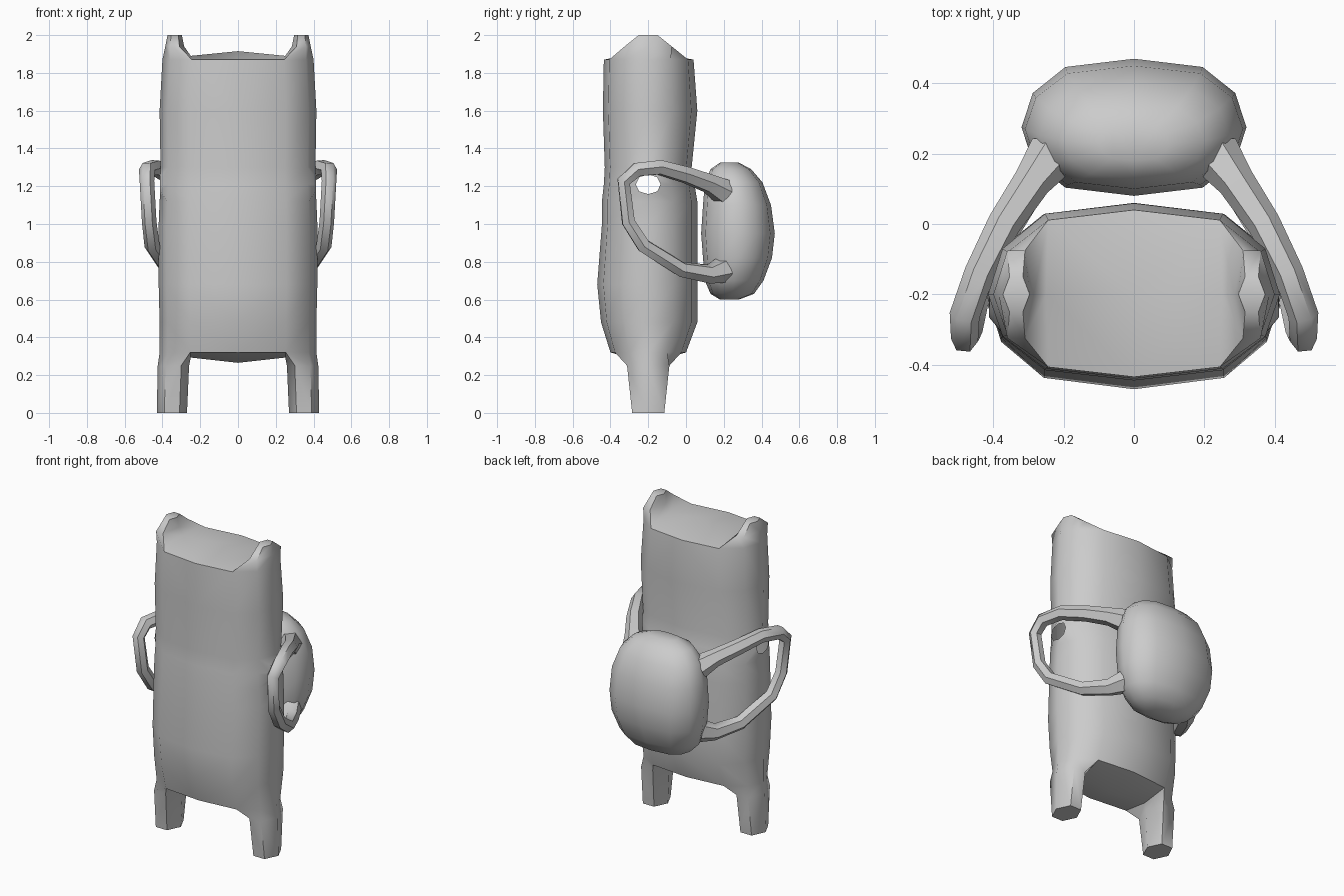
import bpy
import bmesh
from mathutils import Vector

cube = bpy.data.objects.get("Cube")
if cube:
    bpy.data.objects.remove(cube)

grey = bpy.data.materials.new("plain grey")
grey.use_nodes = True
colour = (0.6, 0.6, 0.6, 1)
grey.diffuse_color = colour
grey.node_tree.nodes["Principled BSDF"].inputs["Base Color"].default_value = colour

# Half outline shared by the body and the pack, front to back
OUTLINE = [(0, -1), (.61, -.88), (.9, -.5), (1, 0), (.9, .5), (.61, .88), (0, 1)]
HEXAGON = [(-.5, -.9), (.5, -.9), (1, 0), (.5, .9), (-.5, .9), (-1, 0)]
MID_Y = -.2


def finish(obj, angle=1.0):
    """Mirror across x, colour and smooth one half-built part."""
    mirror = obj.modifiers.new("mirror", 'MIRROR')
    mirror.use_clip = True
    mirror.merge_threshold = .002
    obj.data.materials.clear()
    obj.data.materials.append(grey)
    bpy.ops.object.select_all(action='DESELECT')
    obj.select_set(True)
    bpy.context.view_layer.objects.active = obj
    bpy.ops.object.modifier_apply(modifier="mirror")
    bpy.ops.object.shade_smooth_by_angle(angle=angle)


def mesh_object(name, bm):
    bmesh.ops.recalc_face_normals(bm, faces=bm.faces[:])
    mesh = bpy.data.meshes.new(name)
    bm.to_mesh(mesh)
    bm.free()
    obj = bpy.data.objects.new(name, mesh)
    bpy.context.collection.objects.link(obj)
    return obj


def half_ring(bm, z, width, front, back, mid):
    return [bm.verts.new((u * width, mid + v * ((back - mid) if v > 0 else (mid - front)), z))
            for u, v in OUTLINE]


def bridge(bm, a, b):
    n = len(a)
    for i in range(n):
        j = (i + 1) % n
        bm.faces.new((a[i], a[j], b[j], b[i]))


def limb(bm, base, rings):
    """Grow an ear or leg from a six-sided base; each ring is z, x, rx, ry."""
    last = base
    for z, x, rx, ry in rings:
        ring = [bm.verts.new((x + u * rx, MID_Y + v * ry / .9, z)) for u, v in HEXAGON]
        bridge(bm, last, ring)
        last = ring
    bm.faces.new(last)


def close_end(bm, ring, centre_z, side_z, rings):
    """Close the body between the two limbs, then add the limb."""
    centre = bm.verts.new((0, MID_Y, centre_z))
    side = bm.verts.new((.25, MID_Y, side_z))
    bm.faces.new((ring[0], ring[1], side, centre))
    bm.faces.new((centre, side, ring[5], ring[6]))
    limb(bm, ring[1:6] + [side], rings)


# Body: rows are z, half width, front y, back y
ROWS = [(.32, .415, -.40, 0), (.48, .415, -.45, .06), (.68, .42, -.47, .06),
        (1.0, .42, -.445, .06), (1.12, .415, -.445, .06), (1.21, .41, -.435, .045),
        (1.3, .41, -.43, .03), (1.6, .415, -.44, .06), (1.87, .4, -.435, .04)]
HOLE = 5
bm = bmesh.new()
grid = [half_ring(bm, z, w, f, b, MID_Y) for z, w, f, b in ROWS]
for r in range(len(grid) - 1):
    for c in range(6):
        if not (r in (HOLE - 1, HOLE) and c in (2, 3)):
            bm.faces.new((grid[r][c], grid[r][c + 1], grid[r + 1][c + 1], grid[r + 1][c]))

# Open arm hole on the side
around = [(-1, -1), (-1, 0), (-1, 1), (0, 1), (1, 1), (1, 0), (1, -1), (0, -1)]
edge = [grid[HOLE + dr][3 + dc] for dr, dc in around]
rim = []
for dr, dc in around:
    s = .72 if dr and dc else 1
    rim.append(bm.verts.new((.412, MID_Y + dc * s * .066, 1.21 + dr * s * .052)))
bridge(bm, edge, rim)
bm.verts.remove(grid[HOLE][3])

# Ears and legs
close_end(bm, grid[-1], 1.915, 1.89, [(1.94, .335, .05, .125), (2.0, .335, .038, .05)])
close_end(bm, grid[0], .265, .293, [(.25, .342, .083, .112), (0, .35, .08, .085)])
finish(mesh_object("body", bm))

# Backpack: rows are z, half width, front y, back y
PACK = [(.6, .1, .18, .28), (.63, .2, .13, .36), (.7, .27, .1, .41), (.82, .31, .09, .455),
        (.95, .32, .08, .47), (1.1, .31, .09, .45), (1.22, .27, .1, .405),
        (1.29, .2, .13, .345), (1.325, .1, .18, .28)]
bm = bmesh.new()
grid = [half_ring(bm, z, w, f, b, (f + b) / 2) for z, w, f, b in PACK]
for lower, upper in zip(grid, grid[1:]):
    for c in range(6):
        bm.faces.new((lower[c], lower[c + 1], upper[c + 1], upper[c]))
for ring in (grid[0], grid[-1]):
    for c in range(3):
        quad = [ring[c], ring[c + 1], ring[5 - c], ring[6 - c]]
        bm.faces.new(quad if c < 2 else [ring[2], ring[3], ring[4]])
finish(mesh_object("backpack", bm), 1.3)

# Shoulder straps: x, y, z, thickness along a loop out of the pack
PATH = [(.23, .2, 1.17, 1.7), (.29, .12, 1.215, 1.25), (.37, 0, 1.26, 1.1),
        (.44, -.14, 1.3, 1), (.482, -.26, 1.288, 1), (.482, -.33, 1.225, .9),
        (.47, -.305, 1.01, .9), (.455, -.225, .885, .95), (.37, -.025, .76, 1),
        (.29, .12, .735, 1.2), (.23, .2, .76, 1.7)]
curve = bpy.data.curves.new("straps", 'CURVE')
curve.dimensions = '3D'
curve.bevel_depth = .043
curve.bevel_resolution = 1
spline = curve.splines.new('POLY')
spline.points.add(len(PATH) - 1)
for point, (x, y, z, size) in zip(spline.points, PATH):
    point.co = Vector((x, y, z, 1))
    point.radius = size
straps = bpy.data.objects.new("straps", curve)
bpy.context.collection.objects.link(straps)
bpy.ops.object.select_all(action='DESELECT')
straps.select_set(True)
bpy.context.view_layer.objects.active = straps
bpy.ops.object.convert(target='MESH')
finish(bpy.context.view_layer.objects.active)
